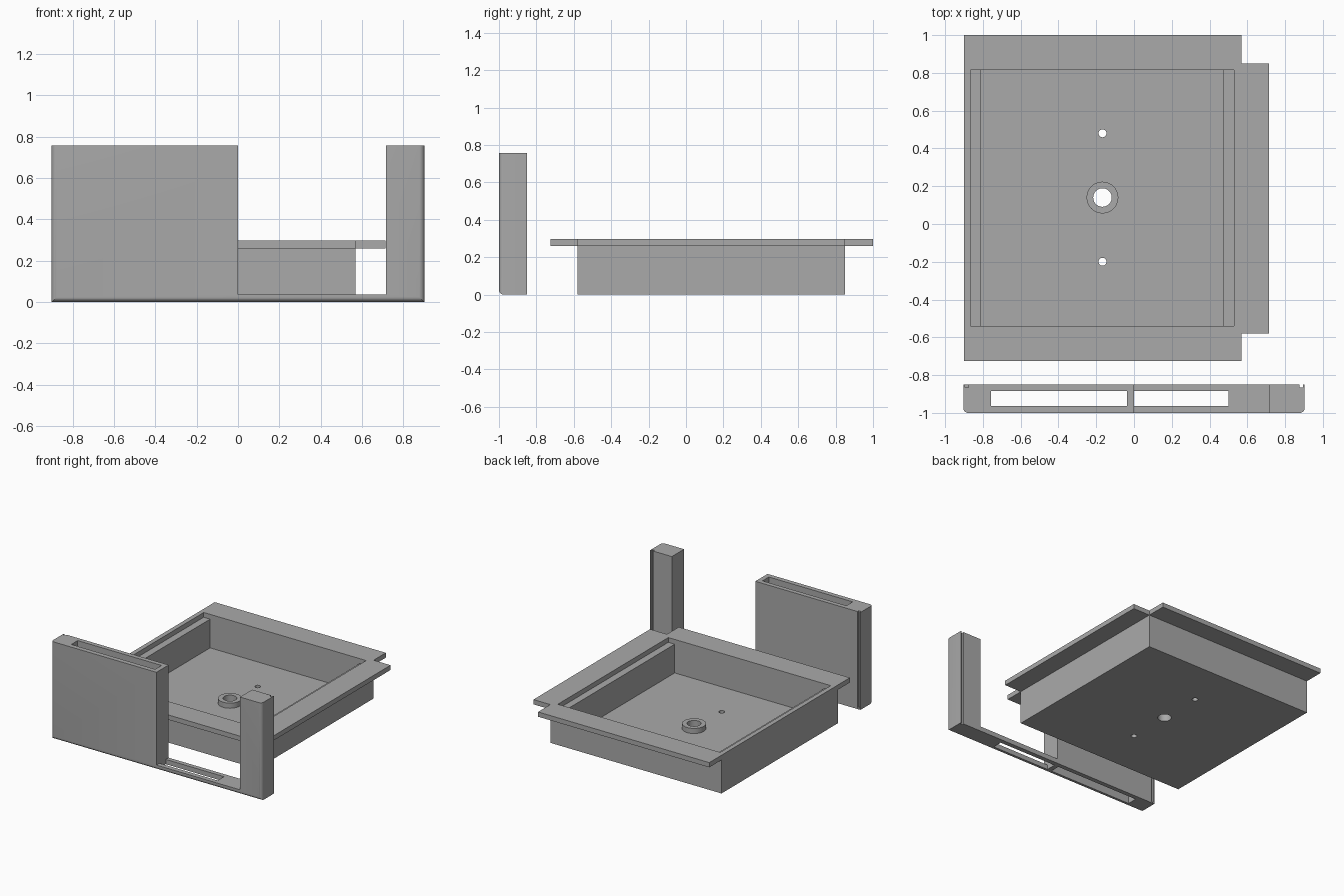
import bpy, bmesh, math
from mathutils import Vector

if "Cube" in bpy.data.objects:
    bpy.data.objects.remove(bpy.data.objects["Cube"])

grey = bpy.data.materials.new("plain_grey")
grey.diffuse_color = (0.4, 0.4, 0.4, 1)
grey.use_nodes = True
grey.node_tree.nodes["Principled BSDF"].inputs["Base Color"].default_value = grey.diffuse_color


def finish(name, bm):
    bmesh.ops.recalc_face_normals(bm, faces=bm.faces)
    mesh = bpy.data.meshes.new(name)
    bm.to_mesh(mesh)
    bm.free()
    mesh.materials.append(grey)
    ob = bpy.data.objects.new(name, mesh)
    bpy.context.collection.objects.link(ob)
    return ob


def prism(name, outline, direction, round_edge=None):
    """Extrude a closed outline; optionally round the edges picked by a rule."""
    bm = bmesh.new()
    face = bm.faces.new([bm.verts.new(p) for p in outline])
    new = bmesh.ops.extrude_face_region(bm, geom=[face])["geom"]
    bmesh.ops.translate(bm, vec=Vector(direction),
                        verts=[v for v in new if isinstance(v, bmesh.types.BMVert)])
    if round_edge:
        edges = [e for e in bm.edges if round_edge(e)]
        bmesh.ops.bevel(bm, geom=edges, offset=0.025, segments=6,
                        profile=0.5, affect='EDGES')
    return finish(name, bm)


def box(name, x0, x1, y0, y1, z0, z1):
    pts = [(x0, y0, z0), (x1, y0, z0), (x1, y1, z0), (x0, y1, z0)]
    return prism(name, pts, (0, 0, z1 - z0))


def cylinder(name, x, y, r, z0, z1, sides=40):
    pts = [(x + r * math.cos(2 * math.pi * i / sides),
            y + r * math.sin(2 * math.pi * i / sides), z0) for i in range(sides)]
    return prism(name, pts, (0, 0, z1 - z0))


def combine(ob, other, operation):
    mod = ob.modifiers.new("combine", 'BOOLEAN')
    mod.operation = operation
    mod.solver = 'EXACT'
    mod.object = other
    bpy.context.view_layer.objects.active = ob
    bpy.ops.object.modifier_apply(modifier=mod.name)
    bpy.data.objects.remove(other, do_unlink=True)


def smooth(ob):
    bpy.ops.object.select_all(action='DESELECT')
    ob.select_set(True)
    bpy.context.view_layer.objects.active = ob
    bpy.ops.object.shade_smooth_by_angle(angle=math.radians(30))


# Tray: notched flange on three sides over a box body
rim = [(-0.9, -0.725), (0.57, -0.725), (0.57, -0.58), (0.715, -0.58),
       (0.715, 0.85), (0.57, 0.85), (0.57, 1.0), (-0.9, 1.0)]
tray = prism("tray", [(x, y, 0.26) for x, y in rim], (0, 0, 0.037))
combine(tray, box("body", -0.9, 0.57, -0.58, 0.85, 0, 0.28), 'UNION')

# Cavity, with a wider opening through the flange leaving side ledges
combine(tray, box("cavity", -0.81, 0.475, -0.54, 0.815, 0.037, 0.4), 'DIFFERENCE')
combine(tray, box("opening", -0.865, 0.53, -0.54, 0.815, 0.26, 0.4), 'DIFFERENCE')

# Raised drain ring and holes through the floor
combine(tray, cylinder("ring", -0.167, 0.14, 0.084, 0.02, 0.077), 'UNION')
for y, r in ((0.14, 0.049), (0.48, 0.021), (-0.2, 0.021)):
    combine(tray, cylinder("hole", -0.167, y, r, -0.1, 0.2), 'DIFFERENCE')
smooth(tray)

# Front panel: low bar joining a tall block and a post, rounded front corners
side = [(-0.903, 0), (0.903, 0), (0.903, 0.757), (0.717, 0.757),
        (0.717, 0.037), (0, 0.037), (0, 0.757), (-0.903, 0.757)]


def front_corner(e):
    return all(abs(v.co.x) > 0.9 and v.co.y < -0.99 for v in e.verts)


panel = prism("front_panel", [(x, -1.0, z) for x, z in side], (0, 0.15, 0), front_corner)

# Slots through the block and through the low bar
for x0, x1 in ((-0.757, -0.037), (-0.003, 0.5)):
    top = 0.9 if x0 < -0.1 else 0.036 + 0.001
    combine(panel, box("slot", x0 if x0 < -0.1 else 0.0, x1, -0.963, -0.885, -0.1,
                       top + 0.05), 'DIFFERENCE')

# Narrow grooves down the back near both ends
combine(panel, box("groove_right", 0.877, 0.896, -0.866, -0.8, -0.1, 0.9), 'DIFFERENCE')
combine(panel, box("groove_left", -0.896, -0.877, -0.866, -0.8, 0.01, 0.9), 'DIFFERENCE')
smooth(panel)
